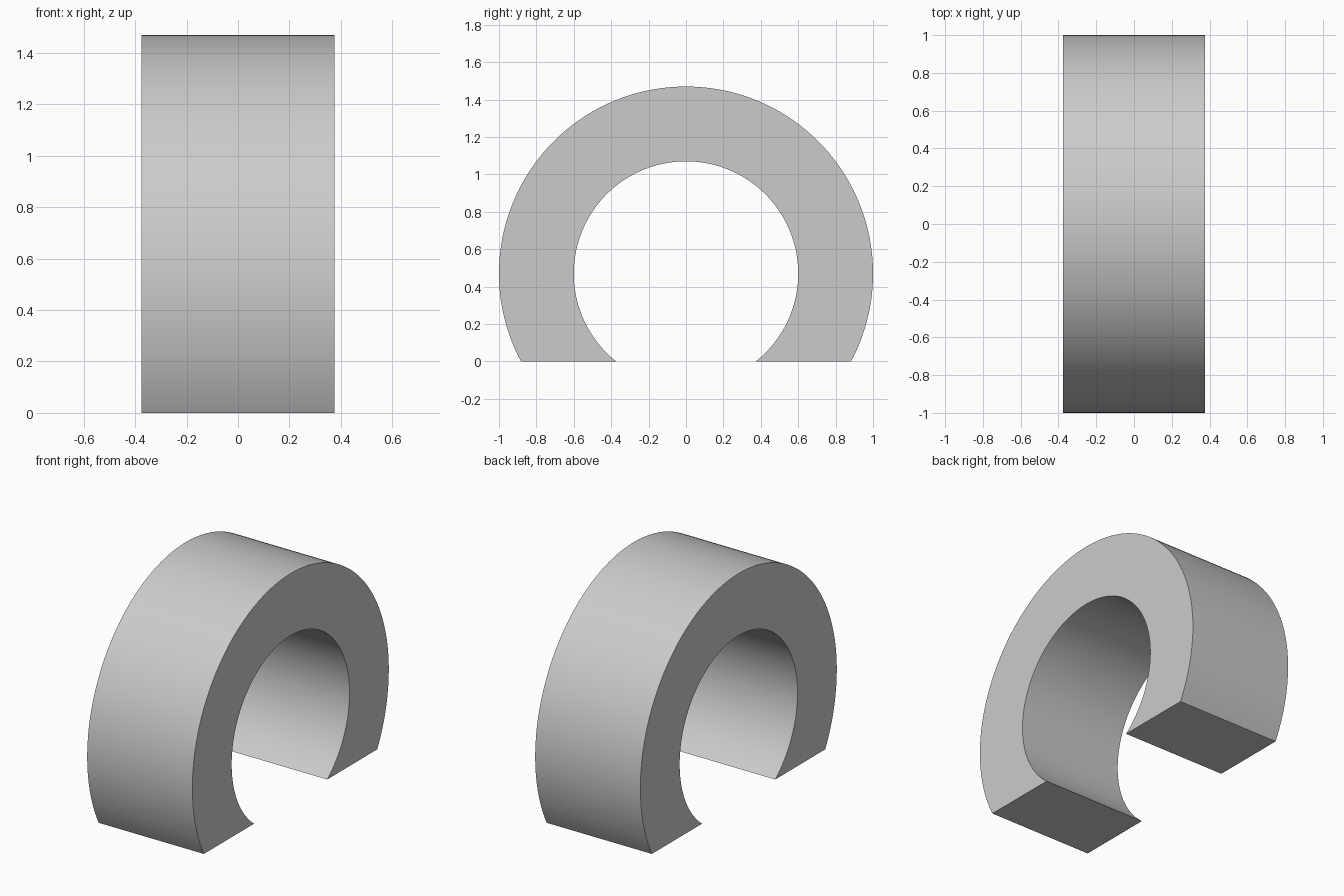
import bpy, bmesh, math

cube = bpy.data.objects.get("Cube")
if cube:
    bpy.data.objects.remove(cube, do_unlink=True)

OUTER, INNER = 1.0, 0.6      # arch radii
CENTRE_Z = 0.47              # height of the arch centre
WIDTH = 0.75
STEPS = 128

grey = bpy.data.materials.new("light grey")
grey.use_nodes = True
colour = (0.6, 0.6, 0.6, 1)
grey.diffuse_color = colour
grey.node_tree.nodes["Principled BSDF"].inputs["Base Color"].default_value = colour


def arc(bm, radius, x):
    """Row of vertices over the top, from the ground in front to the ground behind."""
    dip = math.asin(CENTRE_Z / radius)
    row = []
    for i in range(STEPS + 1):
        a = -dip + (math.pi + 2 * dip) * i / STEPS
        row.append(bm.verts.new((x, -radius * math.cos(a),
                                 CENTRE_Z + radius * math.sin(a))))
    return row


# Ring cut flat at the ground: four arcs joined around the cross-section
bm = bmesh.new()
half = WIDTH / 2
rows = [arc(bm, r, x) for r, x in
        ((OUTER, -half), (OUTER, half), (INNER, half), (INNER, -half))]
for a, b in zip(rows, rows[1:] + rows[:1]):
    for i in range(STEPS):
        bm.faces.new((a[i], b[i], b[i + 1], a[i + 1]))

# Flat feet
for end in (0, -1):
    bm.faces.new([row[end] for row in rows])
bmesh.ops.recalc_face_normals(bm, faces=bm.faces)

mesh = bpy.data.meshes.new("arch_ring")
bm.to_mesh(mesh)
bm.free()
mesh.materials.append(grey)
arch = bpy.data.objects.new("arch_ring", mesh)
bpy.context.collection.objects.link(arch)

# Smooth curves, sharp rims
bpy.context.view_layer.objects.active = arch
arch.select_set(True)
bpy.ops.object.shade_smooth_by_angle(angle=math.radians(30))
